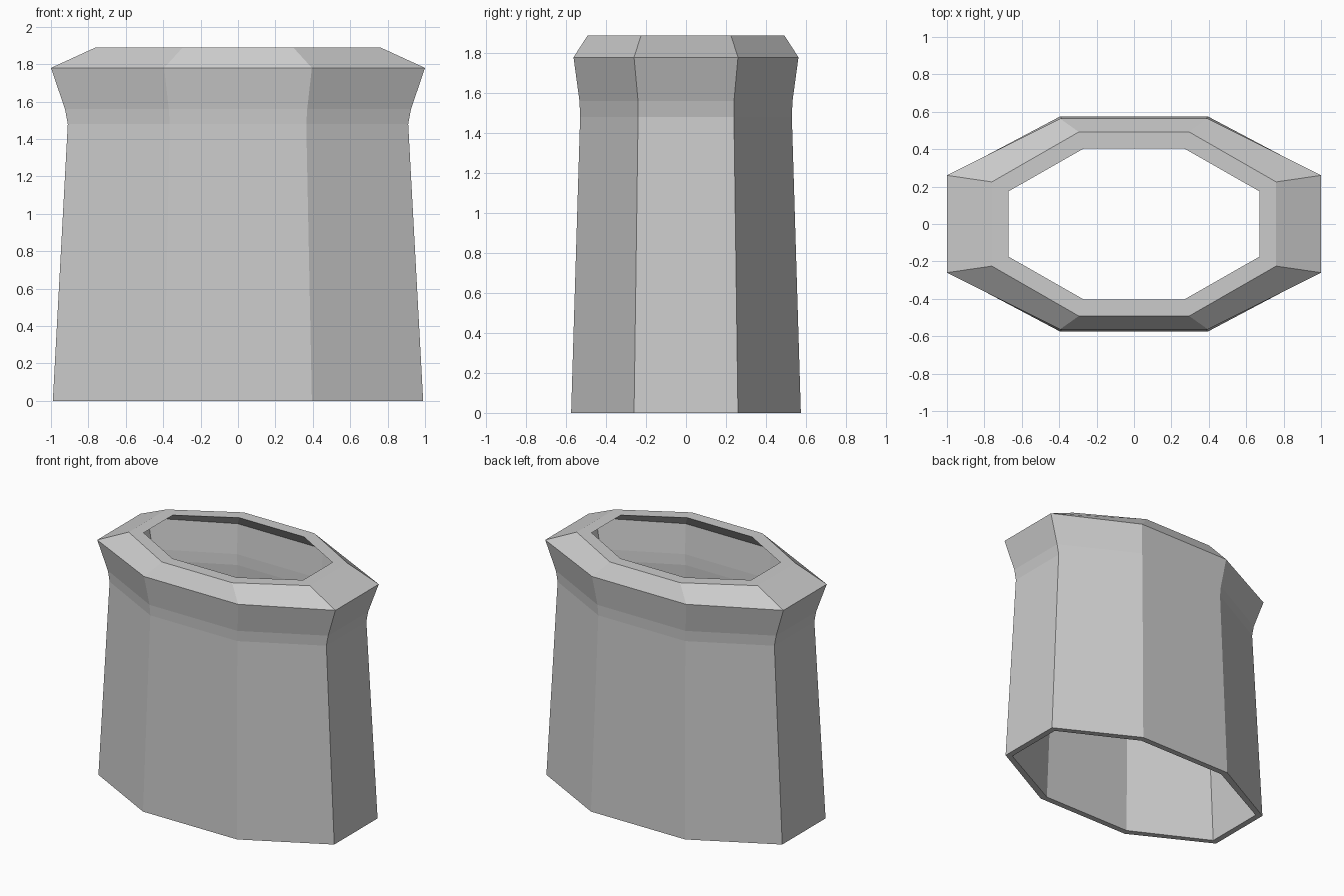
import bpy, bmesh

if "Cube" in bpy.data.objects:
    bpy.data.objects.remove(bpy.data.objects["Cube"])

# Closed wall profile: z, half length, end-of-front-face x, half depth, end-of-side-face y
PROFILE = [
    # outside, bottom to top
    (0.00, 0.99, 0.395, 0.575, 0.26),
    (1.48, 0.91, 0.365, 0.53, 0.24),
    (1.56, 0.925, 0.37, 0.533, 0.24),
    (1.78, 1.00, 0.395, 0.563, 0.26),
    (1.89, 0.76, 0.295, 0.492, 0.225),
    # inside, top to bottom
    (1.89, 0.67, 0.27, 0.403, 0.175),
    (1.78, 0.92, 0.36, 0.51, 0.235),
    (1.56, 0.875, 0.35, 0.488, 0.222),
    (1.48, 0.865, 0.345, 0.485, 0.22),
    (0.00, 0.945, 0.375, 0.53, 0.238),
]


def octagon(bm, z, hx, fx, hy, sy):
    """Eight-sided ring, counter-clockwise from above."""
    quarter = [(hx, sy), (fx, hy)]
    pts = quarter + [(-x, y) for x, y in reversed(quarter)]
    pts += [(-x, -y) for x, y in pts]
    return [bm.verts.new((x, y, z)) for x, y in pts]


# Hollow body with flared collar and bevelled rim
bm = bmesh.new()
rings = [octagon(bm, *row) for row in PROFILE]
for a, b in zip(rings, rings[1:] + rings[:1]):
    for i in range(8):
        j = (i + 1) % 8
        bm.faces.new((a[i], a[j], b[j], b[i]))
bmesh.ops.recalc_face_normals(bm, faces=bm.faces)

mesh = bpy.data.meshes.new("octagonal_sleeve")
bm.to_mesh(mesh)
bm.free()
sleeve = bpy.data.objects.new("octagonal_sleeve", mesh)
bpy.context.collection.objects.link(sleeve)
